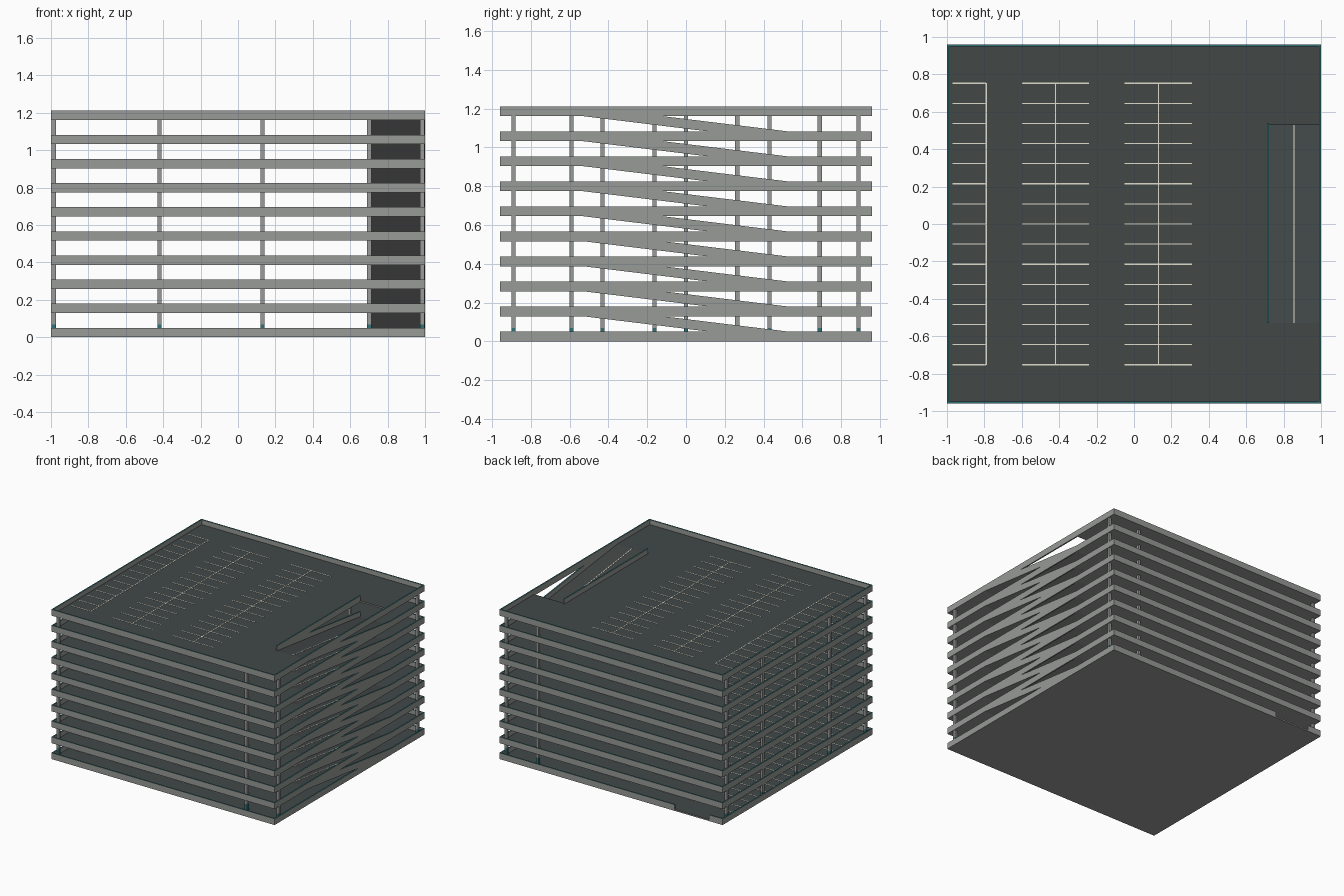
import bpy, bmesh

if "Cube" in bpy.data.objects:
    bpy.data.objects.remove(bpy.data.objects["Cube"])

STEP, WALL_H, SLAB = 0.129, 0.05, 0.011
LEVELS = 10
W, D, T = 1.0, 0.96, 0.011           # half width, half depth, parapet thickness
RX, RY = 0.71, 0.53                  # inner side and half length of the ramp opening


def material(name, rgb):
    m = bpy.data.materials.new(name)
    m.diffuse_color = (*rgb, 1)
    m.use_nodes = True
    m.node_tree.nodes["Principled BSDF"].inputs["Base Color"].default_value = m.diffuse_color
    return m


CONCRETE = material("concrete", (0.31, 0.325, 0.31))
ASPHALT = material("asphalt", (0.054, 0.065, 0.064))
PAINT = material("line_paint", (0.75, 0.74, 0.62))
TEAL = material("teal_paint", (0.03, 0.17, 0.18))


def finish(bm, name, mat, top_mat=None):
    """Make an object; upward faces get top_mat."""
    bmesh.ops.recalc_face_normals(bm, faces=bm.faces)
    bm.normal_update()
    if top_mat:
        for f in bm.faces:
            if f.normal.z > 0.5:
                f.material_index = 1
    me = bpy.data.meshes.new(name)
    bm.to_mesh(me)
    bm.free()
    me.materials.append(mat)
    if top_mat:
        me.materials.append(top_mat)
    ob = bpy.data.objects.new(name, me)
    bpy.context.collection.objects.link(ob)
    return ob


def prism(bm, pts, offset):
    """Extrude a polygon by an offset vector."""
    low = [bm.verts.new(p) for p in pts]
    high = [bm.verts.new([a + b for a, b in zip(p, offset)]) for p in pts]
    bm.faces.new(low)
    bm.faces.new(high)
    n = len(pts)
    for i in range(n):
        j = (i + 1) % n
        bm.faces.new((low[i], low[j], high[j], high[i]))


def box(bm, x0, x1, y0, y1, z0, z1):
    prism(bm, [(x0, y0, z0), (x1, y0, z0), (x1, y1, z0), (x0, y1, z0)], (0, 0, z1 - z0))


def sloped(bm, x0, x1, z, low, high):
    """Ramp piece rising one storey from back to front."""
    prism(bm, [(x0, RY, z + low), (x0, -RY, z + STEP + low),
               (x0, -RY, z + STEP + high), (x0, RY, z + high)], (x1 - x0, 0, 0))


for i in range(LEVELS):
    z = i * STEP
    # floor slab, with the ramp opening above ground
    bm = bmesh.new()
    if i == 0:
        box(bm, -W, W, -D, D, 0, SLAB)
    else:
        outline = [(-W, -D), (W, -D), (W, -RY), (RX, -RY), (RX, RY), (W, RY), (W, D), (-W, D)]
        prism(bm, [(x, y, z) for x, y in outline], (0, 0, SLAB))
    finish(bm, f"floor_{i}", CONCRETE, ASPHALT)

    # perimeter parapets with teal caps; the ground back wall has an entrance gap
    bm = bmesh.new()
    top = z + WALL_H
    box(bm, -W, W, -D, -D + T, z, top)
    for x in (-W, W - T):
        box(bm, x, x + T, -D + T, D - T, z, top)
    if i == 0:
        box(bm, -W, -0.88, D - T, D, z, top)
        box(bm, -0.57, W, D - T, D, z, top)
    else:
        box(bm, -W, W, D - T, D, z, top)
        box(bm, RX, RX + T, -RY, RY + 0.01, z, top)   # guard beside the opening
    finish(bm, f"parapet_{i}", CONCRETE, TEAL)

    # parking bay lines
    bm = bmesh.new()
    lz, hz = z + SLAB, z + SLAB + 0.0015
    for x0, x1, spine in ((-0.97, -0.79, -0.79), (-0.6, -0.24, -0.42), (-0.05, 0.31, 0.13)):
        box(bm, spine - 0.003, spine + 0.003, -0.753, 0.753, lz, hz)
        for k in range(-7, 8):
            y = k * 0.1075
            box(bm, x0, x1, y - 0.003, y + 0.003, lz, hz)
    finish(bm, f"bay_lines_{i}", PAINT)

    # ramp up to the next floor, its side guards and centre line
    if i < LEVELS - 1:
        bm = bmesh.new()
        sloped(bm, RX, W, z, 0, SLAB)
        finish(bm, f"ramp_{i}", CONCRETE, ASPHALT)
        bm = bmesh.new()
        sloped(bm, RX, RX + T, z, 0, WALL_H)
        sloped(bm, W - T, W, z, 0, WALL_H)
        finish(bm, f"ramp_guards_{i}", CONCRETE, TEAL)
        bm = bmesh.new()
        sloped(bm, 0.852, 0.858, z, SLAB, SLAB + 0.0015)
        finish(bm, f"ramp_line_{i}", PAINT)

# columns, with painted feet on the ground floor
OUTER = (-0.89, -0.43, 0, 0.43, 0.89)
INNER = (-0.59, -0.163, 0.264, 0.69)
rows = {-0.985: OUTER, -0.42: INNER, 0.13: INNER, 0.702: OUTER, 0.985: (-0.89, 0.89)}
R = 0.011
for n, (x, ys) in enumerate(rows.items()):
    shafts, feet = bmesh.new(), bmesh.new()
    for y in ys:
        box(shafts, x - R, x + R, y - R, y + R, 0.068, (LEVELS - 1) * STEP + 0.005)
        box(feet, x - R, x + R, y - R, y + R, 0.005, 0.068)
    finish(shafts, f"column_row_{n}", CONCRETE)
    finish(feet, f"column_feet_{n}", TEAL)
